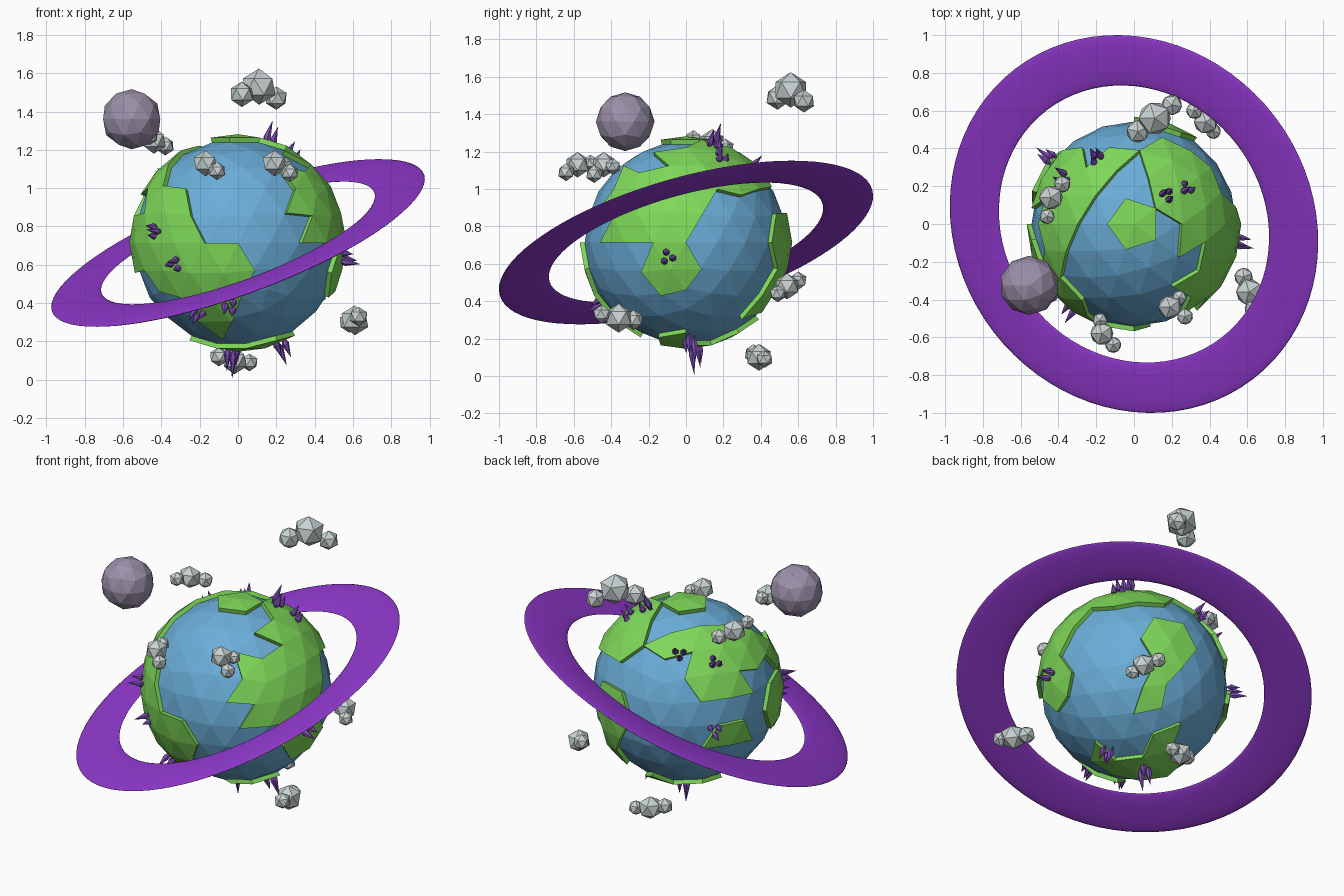
import bpy, bmesh, math
from mathutils import Vector, Matrix

cube = bpy.data.objects.get("Cube")
if cube:
    bpy.data.objects.remove(cube, do_unlink=True)

CENTRE = Vector((0, 0, 0.714))
OCEAN_R, LAND_R = 0.542, 0.568


def material(name, rgb):
    m = bpy.data.materials.new(name)
    m.use_nodes = True
    m.diffuse_color = (*rgb, 1)
    m.node_tree.nodes["Principled BSDF"].inputs["Base Color"].default_value = (*rgb, 1)
    return m


ocean_blue = material("ocean_blue", (0.145, 0.42, 0.69))
land_green = material("land_green", (0.21, 0.69, 0.1))
ring_purple = material("ring_purple", (0.28, 0.04, 0.61))
moon_mauve = material("moon_mauve", (0.33, 0.28, 0.4))
cloud_grey = material("cloud_grey", (0.58, 0.645, 0.645))
crystal_purple = material("crystal_purple", (0.2, 0.07, 0.45))


def finish(bm, name, mat, location):
    mesh = bpy.data.meshes.new(name)
    bm.to_mesh(mesh)
    bm.free()
    mesh.materials.append(mat)
    obj = bpy.data.objects.new(name, mesh)
    obj.location = location
    bpy.context.collection.objects.link(obj)


def add_ball(bm, radius, detail, centre=(0, 0, 0), turn=math.pi):
    place = Matrix.Translation(centre) @ Matrix.Rotation(turn, 4, "Z")
    bmesh.ops.create_icosphere(bm, subdivisions=detail, radius=radius, matrix=place)


def axes(azimuth, elevation):
    a, e = math.radians(azimuth), math.radians(elevation)
    out = Vector((math.cos(e) * math.cos(a), math.cos(e) * math.sin(a), math.sin(e)))
    right = Vector((-math.sin(a), math.cos(a), 0))
    return right, out.cross(right), out


def inside(u, v, coast):
    hit = False
    for (x1, y1), (x2, y2) in zip(coast, coast[1:] + coast[:1]):
        if (y1 > v) != (y2 > v) and u < x1 + (v - y1) * (x2 - x1) / (y2 - y1):
            hit = not hit
    return hit


# Land: keep the globe facets whose centres lie within a coast seen from one direction
def add_land(name, azimuth, elevation, coast):
    right, up, out = axes(azimuth, elevation)
    bm = bmesh.new()
    add_ball(bm, OCEAN_R - 0.005, 3)
    sea = []
    for f in bm.faces:
        c = f.calc_center_median().normalized() * LAND_R * 0.99
        if c.dot(out) < 0 or not inside(c.dot(right), c.dot(up), coast):
            sea.append(f)
    bmesh.ops.delete(bm, geom=sea, context="FACES")
    raised = bmesh.ops.extrude_face_region(bm, geom=bm.faces[:])["geom"]
    for v in raised:
        if isinstance(v, bmesh.types.BMVert):
            v.co = v.co.normalized() * LAND_R
    bmesh.ops.recalc_face_normals(bm, faces=bm.faces[:])
    finish(bm, name, land_green, CENTRE)


# Ocean globe
bm = bmesh.new()
add_ball(bm, OCEAN_R, 3)
finish(bm, "ocean", ocean_blue, CENTRE)

# Continents and islands
add_land("polar_island", -90, 90, [(-.12, -.12), (.12, -.12), (.12, .12), (-.12, .12)])
add_land("front_continent", -90, 0, [(-.6, .16), (-.19, .14), (-.15, 0), (.01, 0), (.1, -.15),
                                     (-.03, -.49), (-.13, -.47), (-.6, -.05)])
add_land("side_continent", 0, 0, [(-.48, .19), (-.35, .4), (.06, .4), (.17, .29), (.02, 0),
                                  (.09, -.14), (.02, -.28), (-.14, -.26), (-.22, -.14),
                                  (-.15, 0), (-.37, 0)])
add_land("upper_continent", -90, 90, [(.02, .39), (.11, .08), (.24, .01), (.25, -.17),
                                      (.38, -.06), (.43, .28), (.1, .5)])
add_land("back_continent", 135, 30, [(-.27, .23), (.02, .34), (.56, .27), (.56, .13),
                                     (.32, .09), (.28, -.06), (-.04, -.1), (-.11, .16)])
add_land("back_island", 45, -30, [(.06, .35), (.29, .37), (.37, .19), (.17, -.16),
                                  (.03, -.04), (.12, .13)])
add_land("low_island", 135, 30, [(-.01, -.27), (.35, -.19), (.31, -.33), (.1, -.44)])
add_land("south_continent", -90, -90, [(.24, .17), (.29, 0), (.04, -.11), (.08, -.22),
                                       (0, -.37), (-.22, -.2), (-.2, .1)])

# Tilted ring, a flattened torus
bpy.ops.mesh.primitive_torus_add(major_segments=80, minor_segments=16,
                                 major_radius=0.897, minor_radius=0.138, location=CENTRE)
ring = bpy.context.object
ring.name = "ring"
ring.scale.z = 0.1
ring.rotation_euler = Vector((-0.335, -0.257, 0.906)).to_track_quat("Z", "Y").to_euler()
ring.data.materials.append(ring_purple)
bpy.ops.object.shade_smooth()

# Moon
bm = bmesh.new()
add_ball(bm, 0.157, 2)
finish(bm, "moon", moon_mauve, (-0.555, -0.325, 1.36))

# Clouds: main puff, then two small puffs as offsets, and the size
clouds = [
    ((.11, .56, 1.53), (-.09, -.07, -.04), (.09, .07, -.06), .095),
    ((-.44, .14, 1.25), (.06, .07, -.03), (-.02, -.1, .02), .07),
    ((-.17, -.58, 1.13), (.06, -.06, -.04), (-.01, .07, .01), .068),
    ((.19, -.44, 1.13), (.08, -.05, -.05), (.05, .05, -.01), .068),
    ((.61, -.36, .31), (-.03, .08, -.01), (.02, -.09, .02), .078),
    ((.38, .54, .48), (-.06, .06, .03), (.04, -.05, -.04), .07),
    ((-.02, .39, .1), (-.08, -.03, .02), (.08, .03, -.01), .072),
]
for i, (centre, left, right, size) in enumerate(clouds):
    bm = bmesh.new()
    add_ball(bm, size, 1)
    add_ball(bm, size * 0.7, 1, left, 0.4)
    add_ball(bm, size * 0.64, 1, right, 1.1)
    finish(bm, f"cloud_{i + 1}", cloud_grey, centre)


# Crystals: three double-pointed spikes standing out from the ground
def add_spike(bm, matrix, length, radius):
    waist = length * 0.4
    for tall, z, r1, r2 in ((waist, waist / 2, 0, radius),
                            (length - waist, (length + waist) / 2, radius, 0)):
        bmesh.ops.create_cone(bm, cap_ends=False, segments=6, radius1=r1, radius2=r2,
                              depth=tall, matrix=matrix @ Matrix.Translation((0, 0, z)))
    bmesh.ops.remove_doubles(bm, verts=bm.verts[:], dist=0.0005)


spots = [
    ((-.43, -.36, .06), .12), ((-.33, -.45, -.11), .12), ((-.21, -.38, -.37), .12),
    ((-.04, -.46, -.33), .12), ((.57, -.1, -.08), .13), ((-.03, .06, -.6), .18),
    ((.22, .02, -.53), .16), ((.17, .15, .52), .16), ((.28, .19, .46), .11),
    ((-.2, .35, .4), .12), ((-.37, .24, .35), .12), ((-.46, .36, -.02), .13),
]
for i, (direction, length) in enumerate(spots):
    turn = Vector(direction).to_track_quat("Z", "Y").to_matrix().to_4x4()
    bm = bmesh.new()
    for k, share in enumerate((1, 0.8, 0.65)):
        a = 2.1 * k + i
        offset = Vector((0.027 * math.cos(a), 0.027 * math.sin(a), 0.53))
        add_spike(bm, turn @ Matrix.Translation(offset), length * share, 0.02)
    finish(bm, f"crystals_{i + 1}", crystal_purple, CENTRE)
